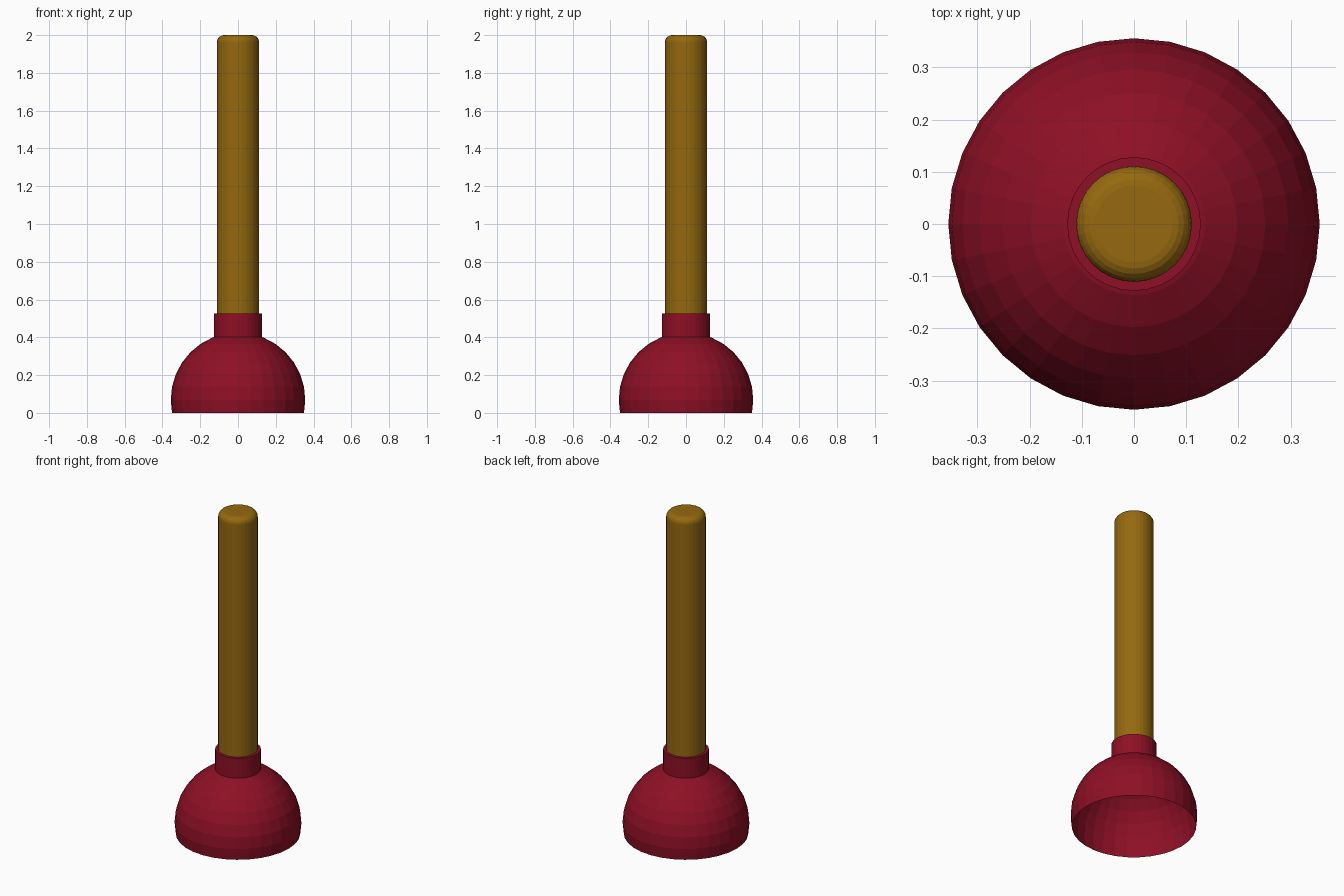
import bpy, bmesh, math
from mathutils import Matrix

default = bpy.data.objects.get("Cube")
if default:
    bpy.data.objects.remove(default, do_unlink=True)

SIDES = 32
DOME_R = 0.356
COLLAR_R, COLLAR_TOP = 0.128, 0.525
HANDLE_R, HANDLE_TOP = 0.111, 2.0


def make_material(name, color):
    mat = bpy.data.materials.new(name)
    mat.use_nodes = True
    mat.diffuse_color = color
    mat.node_tree.nodes["Principled BSDF"].inputs["Base Color"].default_value = color
    return mat


def add_object(name, bm, mat):
    mesh = bpy.data.meshes.new(name)
    bm.to_mesh(mesh)
    bm.free()
    mesh.materials.append(mat)
    obj = bpy.data.objects.new(name, mesh)
    bpy.context.collection.objects.link(obj)
    return obj


def cylinder(radius, bottom, top):
    bm = bmesh.new()
    bmesh.ops.create_cone(bm, cap_ends=True, segments=SIDES, radius1=radius,
                          radius2=radius, depth=top - bottom,
                          matrix=Matrix.Translation((0, 0, (bottom + top) / 2)))
    return bm


rubber = make_material("red_rubber", (0.27, 0.005, 0.019, 1))
wood = make_material("brown_wood", (0.30, 0.14, 0.005, 1))

# Rubber cup: open thin sphere, cut one ring below its equator
ring_angle = math.pi / 16
bm = bmesh.new()
bmesh.ops.create_uvsphere(bm, u_segments=SIDES, v_segments=16, radius=DOME_R)
low = -DOME_R * math.sin(ring_angle)
bmesh.ops.delete(bm, geom=[v for v in bm.verts if v.co.z < low - 0.01], context='VERTS')
bmesh.ops.translate(bm, verts=bm.verts, vec=(0, 0, -low))
add_object("rubber_cup", bm, rubber)

# Collar that grips the handle
add_object("collar", cylinder(COLLAR_R, 0.402, COLLAR_TOP), rubber)

# Handle with a rounded top edge
bm = cylinder(HANDLE_R, 0.45, HANDLE_TOP)
rim = [e for e in bm.edges if all(v.co.z > HANDLE_TOP - 0.01 for v in e.verts)]
bmesh.ops.bevel(bm, geom=rim, offset=0.037, segments=5, profile=0.5, affect='EDGES')
add_object("handle", bm, wood)
